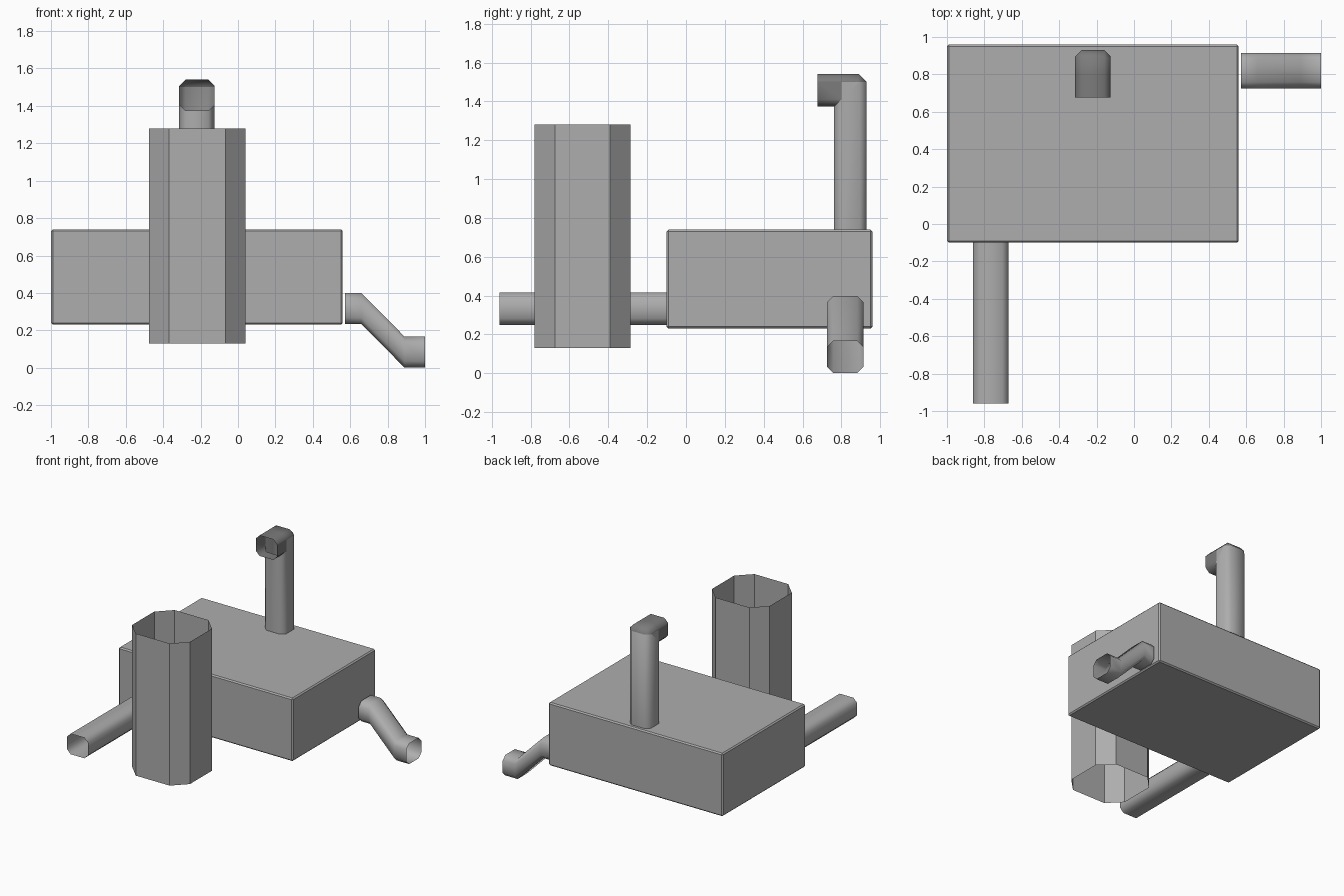
import bpy, bmesh
from mathutils import Vector

if "Cube" in bpy.data.objects:
    bpy.data.objects.remove(bpy.data.objects["Cube"])


def material(name, v):
    m = bpy.data.materials.new(name)
    m.diffuse_color = (v, v, v, 1)
    m.use_nodes = True
    m.node_tree.nodes["Principled BSDF"].inputs["Base Color"].default_value = m.diffuse_color
    return m


GREY = material("light grey", 0.42)
DARK = material("dark grey", 0.2)


def profile(hu, hv, c):
    """Rectangle of half size hu x hv with cut corners."""
    return [(hu - c, -hv), (hu, -hv + c), (hu, hv - c), (hu - c, hv),
            (-hu + c, hv), (-hu, hv - c), (-hu, -hv + c), (-hu + c, -hv)]


def tube(name, rings, smooth=True, cuts=(), dark_rule=None):
    """Open-ended thin tube skinned through the rings."""
    bm = bmesh.new()
    loops = [[bm.verts.new(p) for p in r] for r in rings]
    for a, b in zip(loops, loops[1:]):
        n = len(a)
        for i in range(n):
            j = (i + 1) % n
            bm.faces.new((a[i], a[j], b[j], b[i]))
    # make sure the sides face outward
    f = bm.faces[:][0]
    f.normal_update()
    centre = sum((Vector(p) for p in rings[0]), Vector()) / len(rings[0])
    if f.normal.dot(loops[0][0].co + loops[0][1].co - 2 * centre) < 0:
        bmesh.ops.reverse_faces(bm, faces=bm.faces[:])
    for co, no in cuts:
        bmesh.ops.bisect_plane(bm, geom=bm.verts[:] + bm.edges[:] + bm.faces[:],
                               dist=1e-4, plane_co=co, plane_no=no)
    if dark_rule:
        for f in bm.faces:
            f.material_index = int(dark_rule(f.calc_center_median()))
    me = bpy.data.meshes.new(name)
    bm.to_mesh(me)
    bm.free()
    me.materials.append(GREY)
    me.materials.append(DARK)
    ob = bpy.data.objects.new(name, me)
    bpy.context.collection.objects.link(ob)
    if smooth:
        bpy.ops.object.select_all(action='DESELECT')
        ob.select_set(True)
        bpy.context.view_layer.objects.active = ob
        bpy.ops.object.shade_smooth_by_angle(angle=0.87)
    return ob


# Main box with slightly bevelled edges
bpy.ops.mesh.primitive_cube_add(size=1, location=(-0.22, 0.43, 0.485))
box = bpy.context.object
box.name = "main_box"
box.scale = (1.56, 1.06, 0.51)
bpy.ops.object.transform_apply(location=False, rotation=False, scale=True)
bev = box.modifiers.new("bevel", 'BEVEL')
bev.width = 0.01
bev.segments = 1
box.data.materials.append(GREY)

# Large open eight-sided drum
tube("front_drum", [[(-0.217 + u, -0.533 + v, z) for u, v in profile(0.258, 0.248, 0.107)]
                    for z in (0.13, 1.28)], smooth=False)

# Pipe profile shared by all three pipes
pipe = profile(0.095, 0.083, 0.034)

# Straight pipe out of the front
tube("front_pipe", [[(-0.765 + u, y, 0.332 + v) for u, v in pipe] for y in (-0.96, -0.1)])

# Stepped pipe out of the right side
tube("side_pipe", [[(x, 0.82 + u, z + v) for u, v in pipe]
                   for x, z in ((0.573, 0.316), (0.66, 0.316), (0.89, 0.084), (1.0, 0.084))])

# Upright pipe with a forward-facing hood and a cut outer corner
Y, Z = 0.846, 1.457
tube("top_pipe", [
    [(-0.22 + u, Y + v, 0.735) for u, v in pipe],
    [(-0.22 + u, Y + v, min(Z + v, 1.5)) for u, v in pipe],
    [(-0.22 + u, min(Y + v, 0.89), Z + v) for u, v in pipe],
    [(-0.22 + u, 0.677, Z + v) for u, v in pipe]],
    cuts=[((0, 0.8, 0), (0, 1, 0)), ((0, 0, 1.5), (0, 0, 1))],
    dark_rule=lambda c: c.z > 1.5005 or (c.z > 1.37 and c.y < 0.8))
